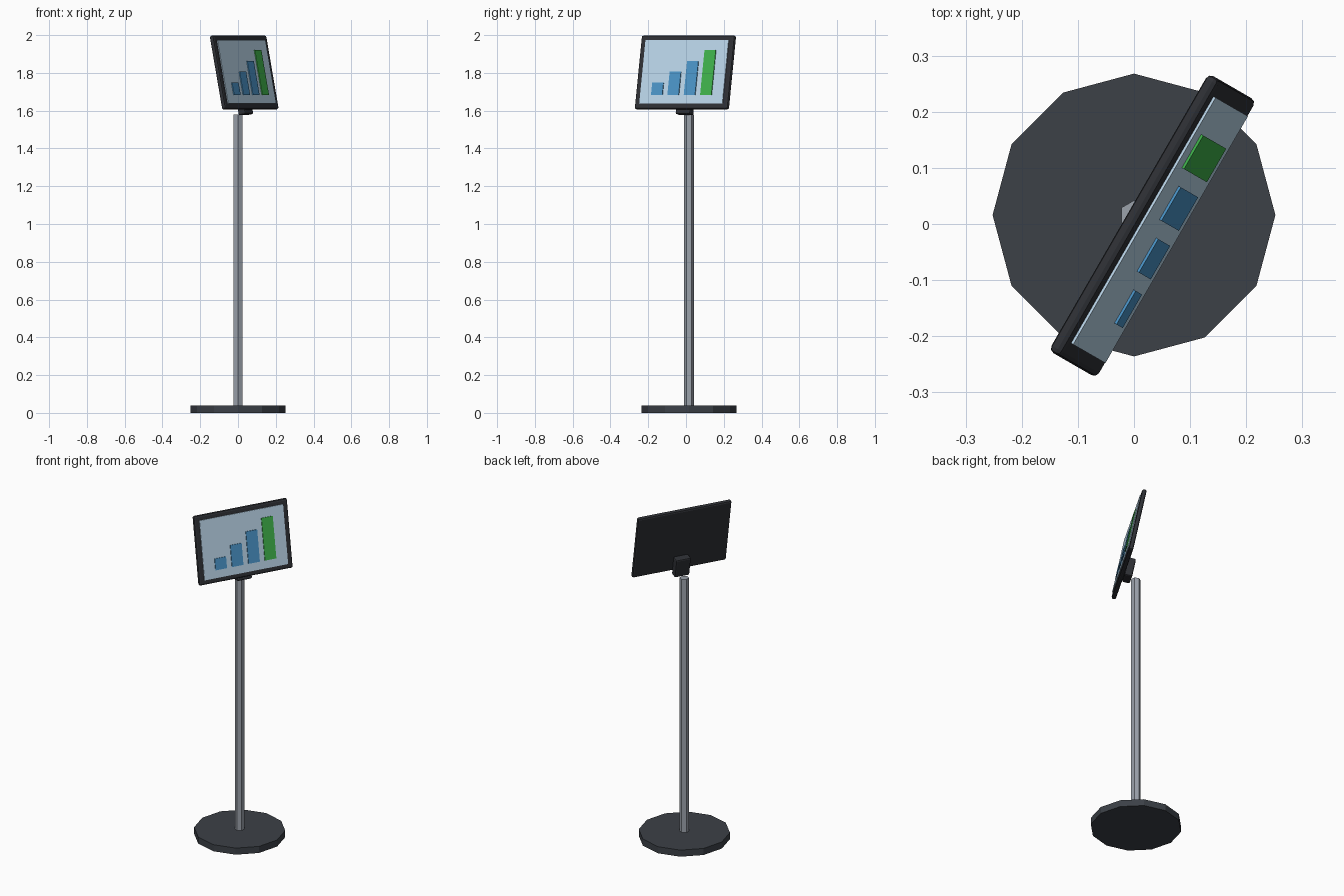
import bpy
from math import pi
from mathutils import Matrix, Vector, Euler

if "Cube" in bpy.data.objects:
    bpy.data.objects.remove(bpy.data.objects["Cube"])

CENTRE_Y = 0.016
TILT = 0.195
YAW = pi / 3


def material(name, rgb):
    m = bpy.data.materials.new(name)
    m.diffuse_color = (*rgb, 1)
    m.use_nodes = True
    m.node_tree.nodes["Principled BSDF"].inputs["Base Color"].default_value = m.diffuse_color
    return m


BASE = material("base_grey", (0.045, 0.052, 0.063))
STEEL = material("steel", (0.33, 0.36, 0.41))
FRAME = material("frame_black", (0.028, 0.030, 0.036))
GLASS = material("screen_blue", (0.50, 0.68, 0.83))
BLUE = material("bar_blue", (0.07, 0.30, 0.58))
GREEN = material("bar_green", (0.05, 0.45, 0.07))


def cylinder(name, sides, radius, z0, z1, mat):
    bpy.ops.mesh.primitive_cylinder_add(
        vertices=sides, radius=radius, depth=z1 - z0,
        location=(0, CENTRE_Y, (z0 + z1) / 2))
    ob = bpy.context.object
    ob.name = name
    ob.data.materials.append(mat)


# Panel frame: local x = width, y = up the screen, z = out of the screen
out = Vector((0.866, -0.5, 0)) * 0.038
panel = (Matrix.Translation(Vector((0, CENTRE_Y, 1.802)) + out)
         @ Euler((pi / 2 - TILT, 0, YAW)).to_matrix().to_4x4())


def panel_box(name, centre, size, mat, bevel=0, segments=2):
    bpy.ops.mesh.primitive_cube_add(size=1)
    ob = bpy.context.object
    ob.name = name
    ob.data.transform(Matrix.Diagonal((*size, 1)))
    ob.matrix_world = panel @ Matrix.Translation(centre)
    ob.data.materials.append(mat)
    if bevel:
        mod = ob.modifiers.new("bevel", 'BEVEL')
        mod.width = bevel
        mod.segments = segments


# Stand
cylinder("base", 12, 0.252, 0, 0.04, BASE)
cylinder("pole", 6, 0.026, 0.035, 1.58, STEEL)

# Display housing, screen and rear bracket
panel_box("display_frame", (0, 0, 0), (0.57, 0.398, 0.025), FRAME, 0.01)
panel_box("screen", (0, 0, 0.0125), (0.508, 0.342, 0.009), GLASS)
panel_box("bracket", (0, -0.163, -0.032), (0.09, 0.116, 0.044), FRAME, 0.008)

# Bar chart on the screen
for i in range(4):
    h = 0.066 + 0.059 * i
    panel_box(f"chart_bar_{i + 1}", (-0.15 + 0.1 * i, -0.125 + h / 2, 0.0185),
              (0.069, h, 0.006), GREEN if i == 3 else BLUE)
